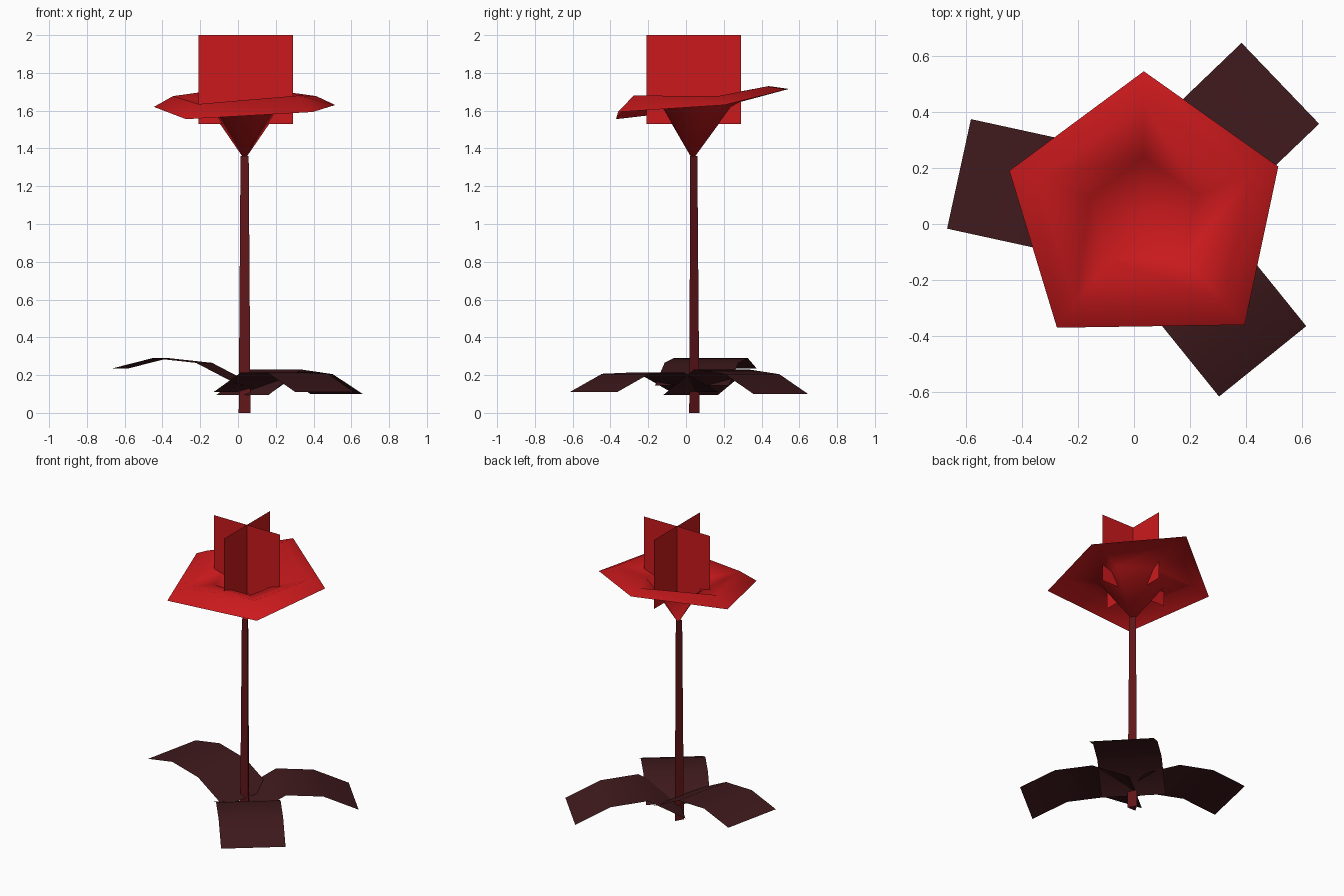
import bpy, math
from mathutils import Vector

if "Cube" in bpy.data.objects:
    bpy.data.objects.remove(bpy.data.objects["Cube"])

C = Vector((0.035, 0.035, 0))  # axis of the stem


def material(name, rgb):
    m = bpy.data.materials.new(name)
    m.diffuse_color = (*rgb, 1)
    m.use_nodes = True
    m.node_tree.nodes["Principled BSDF"].inputs["Base Color"].default_value = m.diffuse_color
    return m


red = material("petal_red", (0.6, 0.01, 0.012))
stem_red = material("stem_red", (0.12, 0.008, 0.01))
leaf_dark = material("leaf_dark", (0.05, 0.01, 0.012))


def mesh_object(name, verts, faces, mat, smooth=False):
    me = bpy.data.meshes.new(name)
    me.from_pydata(verts, [], faces)
    me.materials.append(mat)
    ob = bpy.data.objects.new(name, me)
    bpy.context.collection.objects.link(ob)
    if smooth:
        for p in me.polygons:
            p.use_smooth = True
    return ob


def bridge(a, b, n):
    """Quads between two closed rings starting at index a and b."""
    return [(a + i, a + (i + 1) % n, b + (i + 1) % n, b + i) for i in range(n)]


# Stem: tapered three-sided prism
verts = []
for r, z in ((0.036, 0), (0.025, 1.36)):
    for k in range(3):
        a = math.radians(90 + 120 * k)
        verts.append((C.x + r * math.cos(a), C.y + r * math.sin(a), z))
mesh_object("stem", verts, bridge(0, 3, 3) + [(2, 1, 0)], stem_red)

# Corolla: five-sided funnel whose rim droops
rim = [(0.035, 0.545, 1.715), (-0.445, 0.19, 1.62), (-0.275, -0.37, 1.555),
       (0.395, -0.36, 1.593), (0.515, 0.205, 1.63)]
mid_z = [1.73, 1.677, 1.635, 1.68, 1.677]
throat = [C + (Vector(p) - C) * 0.4 for p in rim]
verts = [(p.x, p.y, 1.62) for p in throat]
for p, z in zip(rim, mid_z):
    q = C + (Vector(p) - C) * 0.79
    verts.append((q.x, q.y, z))
verts += rim + [(C.x, C.y, 1.34)]
faces = bridge(0, 5, 5) + bridge(5, 10, 5)
faces += [(15, (i + 1) % 5, i) for i in range(5)]
mesh_object("corolla", verts, faces, red, smooth=True)

# Stamens: two crossed upright cards
for name, d in (("stamen_card_x", Vector((0.25, 0, 0))),
                ("stamen_card_y", Vector((0, 0.25, 0)))):
    c = Vector((0.04, 0.04, 0))
    verts = [c + s * d + Vector((0, 0, z))
             for s, z in ((-1, 1.53), (1, 1.53), (1, 2.0), (-1, 2.0))]
    mesh_object(name, verts, [(0, 1, 2, 3)], red)


# Leaves: arched strips of constant width
def leaf(name, direction, heights):
    d = Vector((*direction, 0)).normalized()
    side = Vector((-d.y, d.x, 0)) * 0.2
    verts = []
    for dist, z in zip((-0.015, 0.22, 0.455, 0.675), heights):
        p = C + d * dist + Vector((0, 0, z))
        verts += [p - side, p + side]
    mesh_object(name, verts, [(2 * i, 2 * i + 2, 2 * i + 3, 2 * i + 1)
                              for i in range(3)], leaf_dark, smooth=True)


leaf("leaf_left", (-0.977, 0.213), (0.145, 0.265, 0.29, 0.235))
leaf("leaf_back", (0.72, 0.69), (0.095, 0.23, 0.205, 0.1))
leaf("leaf_front", (0.63, -0.78), (0.11, 0.215, 0.207, 0.11))
